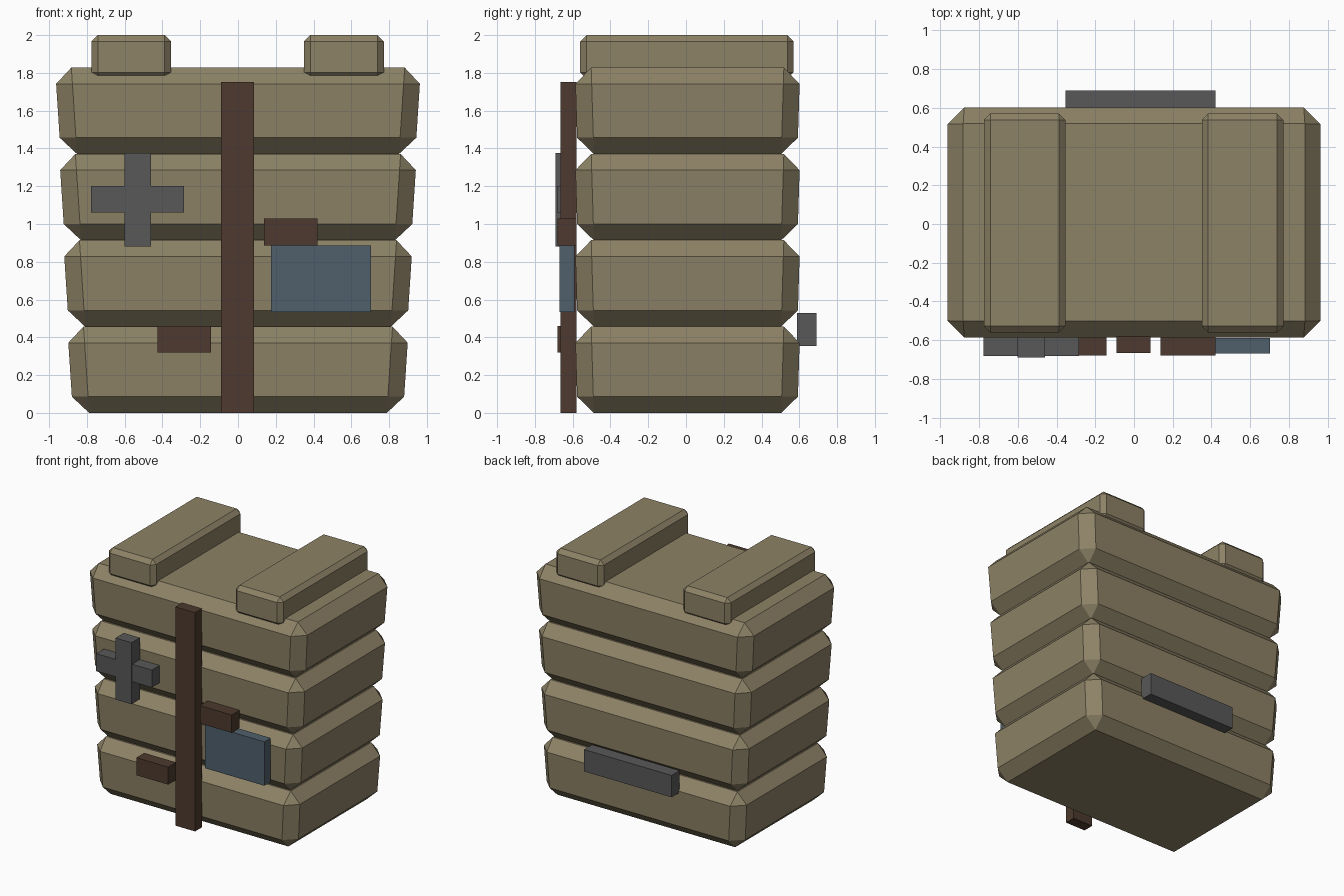
import bpy, bmesh

if "Cube" in bpy.data.objects:
    bpy.data.objects.remove(bpy.data.objects["Cube"])


def material(name, rgb):
    """Flat material from 0-255 sRGB values, stored as linear."""
    m = bpy.data.materials.new(name)
    lin = [((c / 255 + 0.055) / 1.055) ** 2.4 for c in rgb]
    m.diffuse_color = (*lin, 1.0)
    m.use_nodes = True
    m.node_tree.nodes["Principled BSDF"].inputs["Base Color"].default_value = m.diffuse_color
    return m


CANVAS = material("khaki canvas", (141, 130, 102))
LEATHER = material("dark brown leather", (77, 58, 46))
METAL = material("grey metal", (88, 88, 88))
BLUE = material("slate blue cloth", (80, 96, 108))


def block(name, mat, x, y, z, bevel=0.0, taper=(0.0, 0.0)):
    """Box from (min, max) ranges; taper pulls the bottom in on x and y."""
    cx, cy = sum(x) / 2, sum(y) / 2
    hx, hy = (x[1] - x[0]) / 2, (y[1] - y[0]) / 2
    bm = bmesh.new()
    bmesh.ops.create_cube(bm, size=2.0)
    for v in bm.verts:
        low = v.co.z < 0
        sx = hx - (taper[0] if low else 0)
        sy = hy - (taper[1] if low else 0)
        v.co = (cx + v.co.x * sx, cy + v.co.y * sy, z[0] if low else z[1])
    if bevel:
        bmesh.ops.bevel(bm, geom=bm.edges[:], offset=bevel, segments=1,
                        profile=0.5, affect='EDGES')
    me = bpy.data.meshes.new(name)
    bm.to_mesh(me)
    bm.free()
    me.materials.append(mat)
    ob = bpy.data.objects.new(name, me)
    bpy.context.collection.objects.link(ob)
    return ob


# Stacked padded body sections, each a little wider than the one below
LAYER = 0.457
for i in range(4):
    half = 0.904 + 0.0215 * i
    block(f"body_section_{i + 1}", CANVAS, (-half, half), (-0.588, 0.604),
          (LAYER * i, LAYER * (i + 1)), bevel=0.086, taper=(0.03, 0.014))

# Two rolls lying on top
block("top_roll_left", CANVAS, (-0.775, -0.355), (-0.56, 0.57), (1.77, 2.0), bevel=0.033)
block("top_roll_right", CANVAS, (0.35, 0.772), (-0.56, 0.57), (1.77, 2.0), bevel=0.033)

# Front strap and two short leather tabs
block("front_strap", LEATHER, (-0.09, 0.085), (-0.665, -0.58), (0.0, 1.752))
block("upper_tab", LEATHER, (0.138, 0.42), (-0.68, -0.58), (0.885, 1.028))
block("lower_tab", LEATHER, (-0.425, -0.142), (-0.68, -0.58), (0.32, 0.46))

# Blue pocket patch
block("pocket_patch", BLUE, (0.175, 0.703), (-0.67, -0.59), (0.533, 0.885))

# Metal cross from two bars
block("cross_upright", METAL, (-0.602, -0.46), (-0.69, -0.585), (0.882, 1.375))
block("cross_bar", METAL, (-0.778, -0.285), (-0.683, -0.585), (1.06, 1.2))

# Metal bar on the back
block("back_bar", METAL, (-0.355, 0.42), (0.587, 0.69), (0.355, 0.53))
